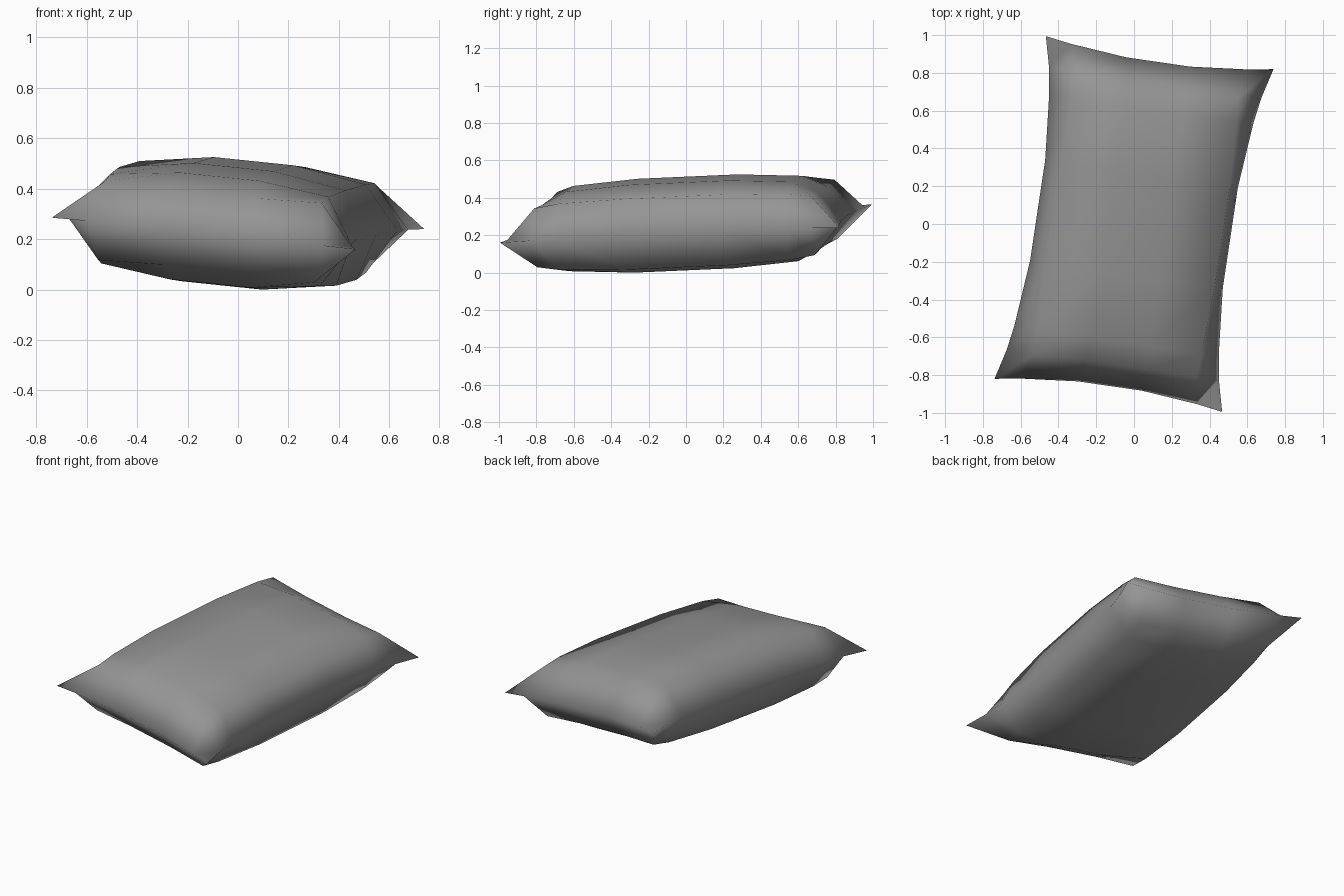
import bpy, bmesh
from mathutils import Vector, Matrix

cube = bpy.data.objects.get("Cube")
if cube:
    bpy.data.objects.remove(cube)

# One colour for the whole cushion
fabric = bpy.data.materials.new("grey fabric")
fabric.use_nodes = True
grey = (0.3, 0.3, 0.3, 1.0)
fabric.diffuse_color = grey
bsdf = fabric.node_tree.nodes["Principled BSDF"]
bsdf.inputs["Base Color"].default_value = grey
bsdf.inputs["Roughness"].default_value = 0.8

# One quarter of the upper shell, row by row from the middle to the end seam:
# (half width, half length, puff height); the last column and row are the seam
QUARTER = [
    [(0.16, 0.27, 0.236), (0.455, 0.27, 0.190), (0.518, 0.27, 0)],
    [(0.16, 0.62, 0.213), (0.440, 0.62, 0.178), (0.549, 0.62, 0)],
    [(0.165, 0.745, 0.15), (0.435, 0.75, 0.158), (0.571, 0.758, 0)],
    [(0.172, 0.868, 0), (0.477, 0.897, 0), (0.612, 0.918, 0)],
]
COLS = [(-1, 2), (-1, 1), (-1, 0), (1, 0), (1, 1), (1, 2)]
ROWS = [(-1, 3), (-1, 2), (-1, 1), (-1, 0), (1, 0), (1, 1), (1, 2), (1, 3)]

# Mirror the quarter into a full grid, once for each side of the seam
bm = bmesh.new()
for side in (1, -1):
    grid = []
    for sv, j in ROWS:
        line = []
        for su, i in COLS:
            u, v, h = QUARTER[j][i]
            line.append(bm.verts.new((su * u, sv * v, side * h)))
        grid.append(line)
    for a, b in zip(grid, grid[1:]):
        for k in range(len(COLS) - 1):
            quad = (a[k], a[k + 1], b[k + 1], b[k])
            bm.faces.new(quad if side > 0 else quad[::-1])

# Join both shells along the seam
bmesh.ops.remove_doubles(bm, verts=bm.verts, dist=0.0005)
bmesh.ops.recalc_face_normals(bm, faces=bm.faces)

# Tilt the cushion so that it rests slightly skewed on the ground
across = Vector((1.205, -0.175, -0.125)).normalized()
up = across.cross(Vector((0.27, 1.815, 0.08))).normalized()
along = up.cross(across)
tilt = Matrix((across, along, up)).transposed().to_4x4()
bm.transform(tilt)
lowest = min(v.co.z for v in bm.verts)
bm.transform(Matrix.Translation((0, 0, -lowest)))

mesh = bpy.data.meshes.new("cushion")
bm.to_mesh(mesh)
bm.free()
mesh.materials.append(fabric)
mesh.shade_smooth()
cushion = bpy.data.objects.new("cushion", mesh)
bpy.context.collection.objects.link(cushion)
